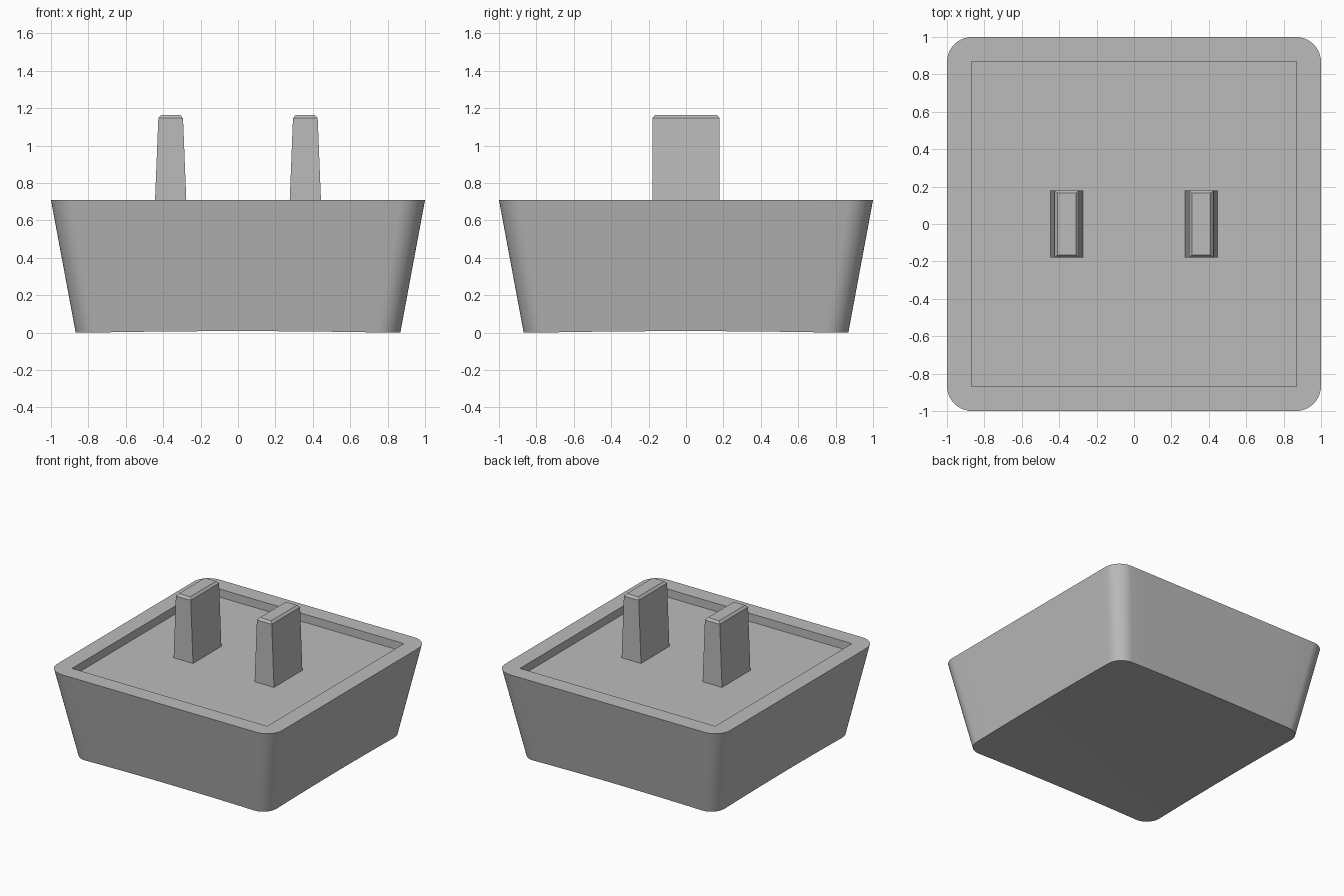
import bpy, bmesh
from math import cos, sin, pi, radians
from mathutils import Vector

cube = bpy.data.objects.get("Cube")
if cube:
    bpy.data.objects.remove(cube, do_unlink=True)

ARC, SIDE, RINGS = 10, 10, 8          # resolution of corners, sides and dish
RIM_Z, FLOOR_Z = 0.71, 0.645
FOOT, DISH, REACH = 0.868, 0.018, 1.18

grey = bpy.data.materials.new("light grey plastic")
grey.use_nodes = True
grey.diffuse_color = (0.5, 0.5, 0.5, 1)
grey.node_tree.nodes["Principled BSDF"].inputs["Base Color"].default_value = (0.5, 0.5, 0.5, 1)


def rounded_square(half, radius):
    """Closed outline of a square with rounded corners and divided sides."""
    arcs = []
    for k in range(4):
        turn = k * pi / 2
        c = half - radius
        centre = Vector((c * cos(turn) - c * sin(turn), c * sin(turn) + c * cos(turn)))
        arcs.append([centre + radius * Vector((cos(turn + pi / 2 * i / ARC), sin(turn + pi / 2 * i / ARC)))
                     for i in range(ARC + 1)])
    points = []
    for k, arc in enumerate(arcs):
        points += arc
        end, start = arc[-1], arcs[(k + 1) % 4][0]
        points += [end.lerp(start, i / SIDE) for i in range(1, SIDE)]
    return points


def add_ring(bm, points, height):
    return [bm.verts.new((p.x, p.y, height(p))) for p in points]


def bridge(bm, a, b):
    for i in range(len(a)):
        j = (i + 1) % len(a)
        bm.faces.new((a[i], a[j], b[j], b[i]))


def finish(bm, name):
    bmesh.ops.remove_doubles(bm, verts=bm.verts, dist=0.0001)
    bmesh.ops.recalc_face_normals(bm, faces=bm.faces)
    mesh = bpy.data.meshes.new(name)
    bm.to_mesh(mesh)
    bm.free()
    mesh.materials.append(grey)
    obj = bpy.data.objects.new(name, mesh)
    bpy.context.collection.objects.link(obj)
    return obj


def dish(p):
    return max(0, DISH * (1 - p.length_squared / REACH ** 2))


# Cap body: dished underside, flared walls, flat rim and square recess
bm = bmesh.new()
foot = rounded_square(FOOT, 0.12)
rings = [add_ring(bm, [p * (i / RINGS) for p in foot], dish) for i in range(1, RINGS + 1)]
centre = bm.verts.new((0, 0, DISH))
for i, v in enumerate(rings[0]):
    bm.faces.new((centre, rings[0][(i + 1) % len(foot)], v))
rings.append(add_ring(bm, rounded_square(1, 0.135), lambda p: RIM_Z))
recess = rounded_square(FOOT, 0)
rings.append(add_ring(bm, recess, lambda p: RIM_Z))
rings.append(add_ring(bm, recess, lambda p: FLOOR_Z))
for a, b in zip(rings, rings[1:]):
    bridge(bm, a, b)
bm.faces.new(rings[-1])
body = finish(bm, "cap_body")
bpy.context.view_layer.objects.active = body
body.select_set(True)
bpy.ops.object.shade_smooth_by_angle(angle=radians(30))
body.select_set(False)

# Two tapered prongs with chamfered tips, standing on the recess floor
for name, x in (("right_prong", -0.36), ("left_prong", 0.36)):
    bm = bmesh.new()
    levels = []
    for hx, hy, z in ((0.086, 0.18, FLOOR_Z), (0.066, 0.18, 1.147), (0.05, 0.165, 1.165)):
        levels.append([bm.verts.new((x + sx * hx, sy * hy, z))
                       for sx, sy in ((-1, -1), (1, -1), (1, 1), (-1, 1))])
    for a, b in zip(levels, levels[1:]):
        bridge(bm, a, b)
    bm.faces.new(levels[-1])
    bm.faces.new(levels[0])
    finish(bm, name)
